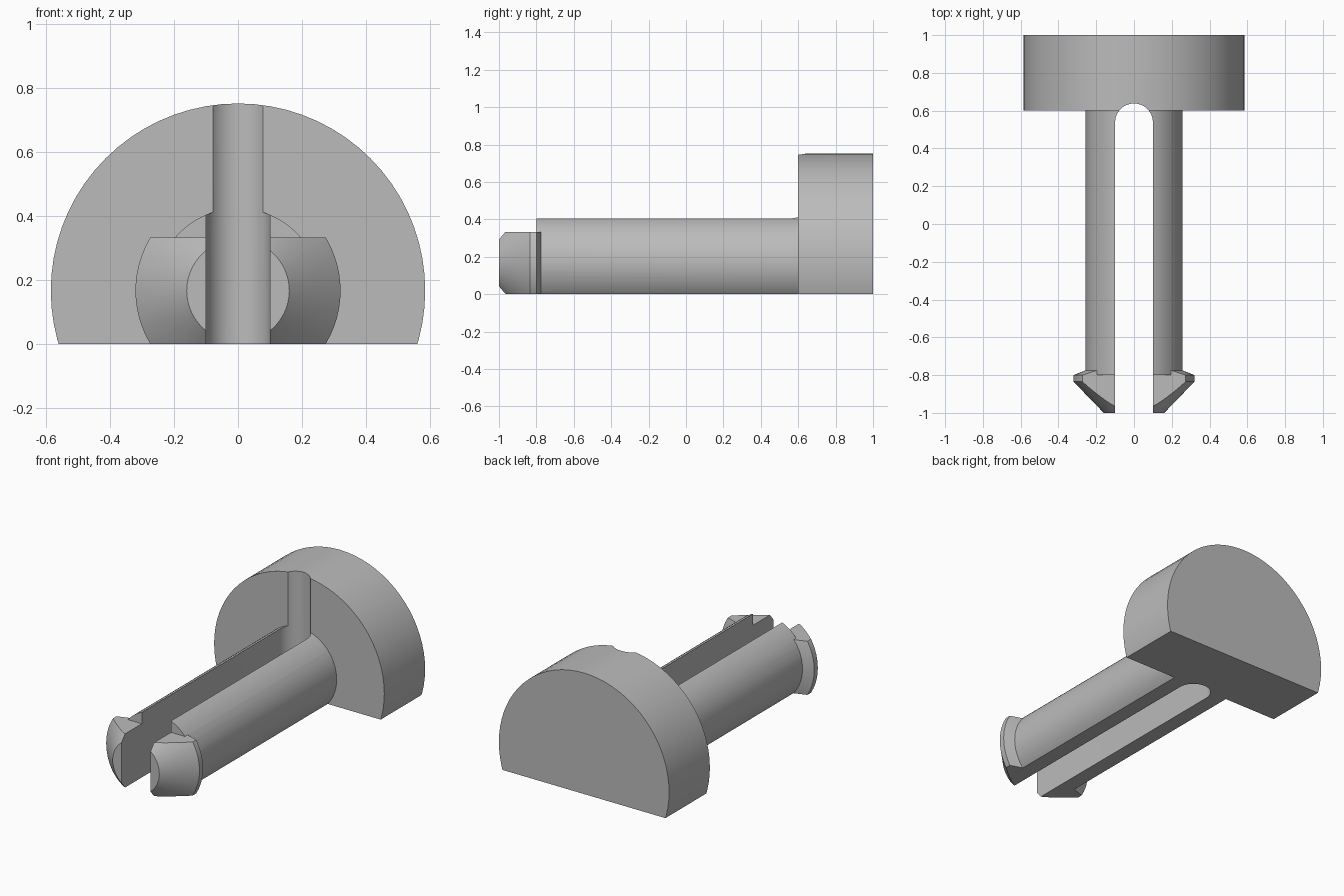
import bpy, bmesh, math
from mathutils import Matrix

if "Cube" in bpy.data.objects:
    bpy.data.objects.remove(bpy.data.objects["Cube"])

AXIS_Z = 0.167   # height of the pin's long axis
SLOT_R = 0.10    # half width of the slot
SEGMENTS = 72

grey = bpy.data.materials.new("plain_grey")
grey.diffuse_color = (0.5, 0.5, 0.5, 1)
grey.use_nodes = True
grey.node_tree.nodes["Principled BSDF"].inputs["Base Color"].default_value = grey.diffuse_color


def to_object(bm, name):
    bmesh.ops.recalc_face_normals(bm, faces=bm.faces)
    mesh = bpy.data.meshes.new(name)
    bm.to_mesh(mesh)
    bm.free()
    mesh.materials.append(grey)
    ob = bpy.data.objects.new(name, mesh)
    bpy.context.collection.objects.link(ob)
    return ob


def lathe(name, profile):
    """Closed solid turned around the y axis from (radius, y) points."""
    bm = bmesh.new()
    rings = []
    for r, y in profile:
        rings.append([bm.verts.new((r * math.cos(a), y, AXIS_Z + r * math.sin(a)))
                      for a in (2 * math.pi * i / SEGMENTS for i in range(SEGMENTS))])
    for lo, hi in zip(rings, rings[1:]):
        for i in range(SEGMENTS):
            j = (i + 1) % SEGMENTS
            bm.faces.new((lo[i], lo[j], hi[j], hi[i]))
    bm.faces.new(rings[0])
    bm.faces.new(rings[-1])
    return to_object(bm, name)


def box(name, x, y, z):
    bm = bmesh.new()
    size = [b - a for a, b in (x, y, z)]
    mid = [(a + b) / 2 for a, b in (x, y, z)]
    bmesh.ops.create_cube(bm, size=1, matrix=Matrix.Translation(mid) @ Matrix.Diagonal((*size, 1)))
    return to_object(bm, name)


def boolean(ob, other, operation):
    mod = ob.modifiers.new(operation.lower(), 'BOOLEAN')
    mod.object, mod.operation, mod.solver = other, operation, 'EXACT'
    bpy.context.view_layer.update()
    graph = bpy.context.evaluated_depsgraph_get()
    mesh = bpy.data.meshes.new_from_object(ob.evaluated_get(graph))
    ob.modifiers.clear()
    ob.data = mesh
    bpy.data.objects.remove(other)


# Shaft with its round head
pin = lathe("slotted_pin", [(0.257, -0.80), (0.257, 0.60), (0.584, 0.60), (0.584, 1.0)])

# Barbed tip, flattened on top
tip = lathe("barbed_tip", [(0.16, -1.0), (0.32, -0.835), (0.32, -0.80), (0.232, -0.765)])
boolean(tip, box("tip_cutter", (-1, 1), (-2, 0), (0.333, 1)), 'DIFFERENCE')
boolean(pin, tip, 'UNION')

# Flat underside
boolean(pin, box("underside_cutter", (-1, 1), (-2, 2), (-1, 0)), 'DIFFERENCE')

# Round-ended slot that splits the shaft and nicks the head
bm = bmesh.new()
outline = [(SLOT_R, -1.2)]
outline += [(SLOT_R * math.cos(a), 0.538 + SLOT_R * math.sin(a))
            for a in (math.pi * i / 24 for i in range(25))]
outline += [(-SLOT_R, -1.2)]
face = bm.faces.new([bm.verts.new((x, y, -0.5)) for x, y in outline])
top = bmesh.ops.extrude_face_region(bm, geom=[face])["geom"]
bmesh.ops.translate(bm, vec=(0, 0, 2), verts=[v for v in top if isinstance(v, bmesh.types.BMVert)])
boolean(pin, to_object(bm, "slot_cutter"), 'DIFFERENCE')

# Smooth round walls, keep sharp edges
bpy.ops.object.select_all(action='DESELECT')
pin.select_set(True)
bpy.context.view_layer.objects.active = pin
bpy.ops.object.shade_smooth_by_angle(angle=math.radians(20))
